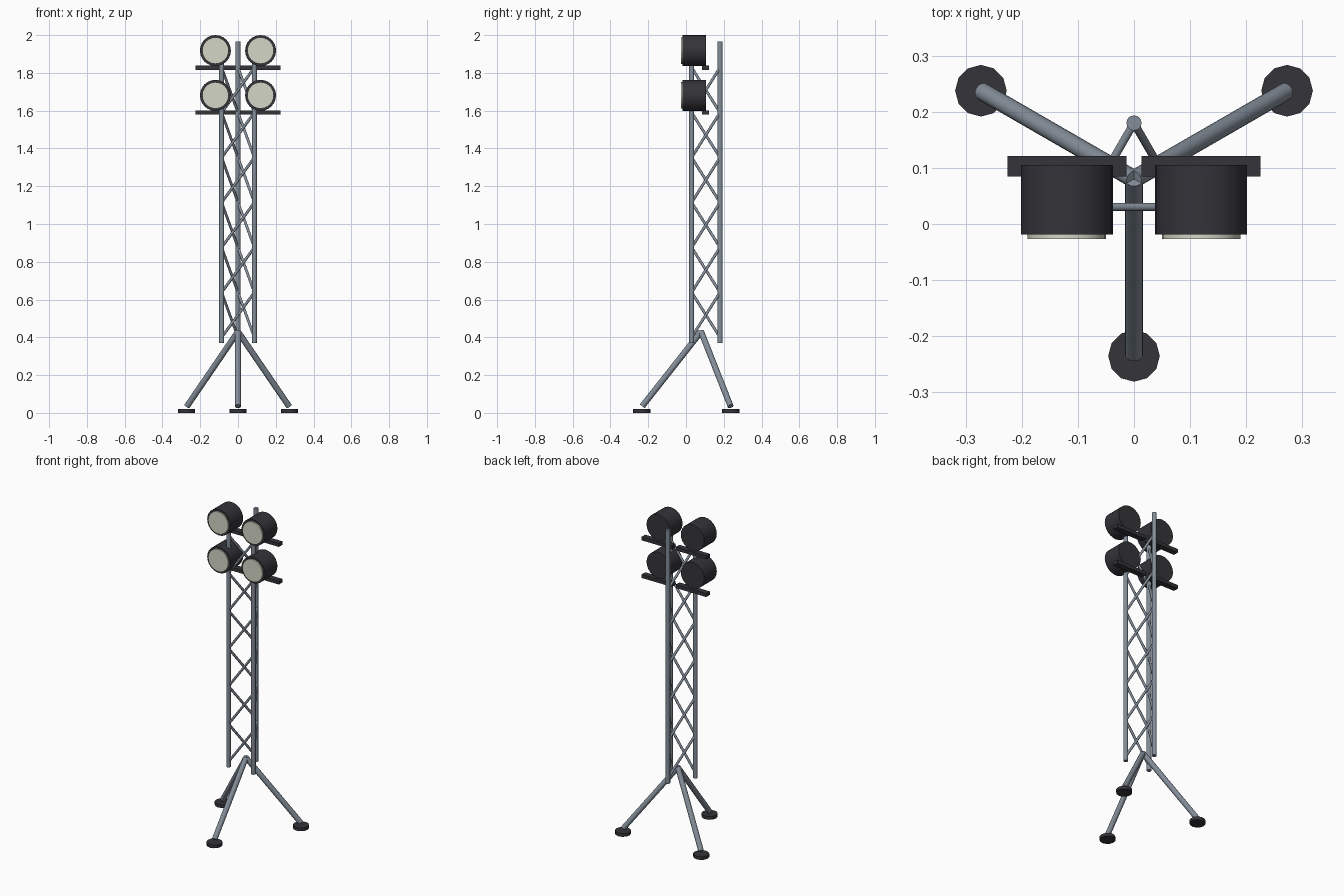
import bpy
import math
from mathutils import Vector

if "Cube" in bpy.data.objects:
    bpy.data.objects.remove(bpy.data.objects["Cube"], do_unlink=True)


def material(name, rgb):
    mat = bpy.data.materials.new(name)
    mat.use_nodes = True
    mat.diffuse_color = (*rgb, 1)
    mat.node_tree.nodes["Principled BSDF"].inputs["Base Color"].default_value = (*rgb, 1)
    return mat


STEEL = material("steel grey", (0.23, 0.27, 0.32))
BLACK = material("charcoal black", (0.035, 0.033, 0.04))
GLASS = material("pale lens", (0.65, 0.67, 0.56))


def finish(name, mat):
    obj = bpy.context.object
    obj.name = name
    obj.data.materials.append(mat)
    return obj


def rod(name, start, end, radius, sides, mat):
    """Smooth-sided cylinder between two points."""
    start, end = Vector(start), Vector(end)
    axis = end - start
    bpy.ops.mesh.primitive_cylinder_add(
        vertices=sides, radius=radius, depth=axis.length, location=(start + end) / 2,
        rotation=axis.to_track_quat('Z', 'Y').to_euler())
    bpy.ops.object.shade_smooth_by_angle(angle=math.radians(40))
    return finish(name, mat)


def box(name, centre, size, mat):
    bpy.ops.mesh.primitive_cube_add(size=1, location=centre)
    bpy.context.object.scale = size
    bpy.ops.object.transform_apply(location=False, rotation=False, scale=True)
    return finish(name, mat)


AXIS_Y = 0.08


def around(radius, degrees, z):
    """Point on a circle around the mast axis."""
    a = math.radians(degrees)
    return Vector((radius * math.cos(a), AXIS_Y + radius * math.sin(a), z))


# Tripod legs and round feet
for side, angle in (("front", 270), ("left", 30), ("right", 150)):
    rod(f"{side}_leg", around(0, angle, 0.43), around(0.312, angle, 0.035), 0.016, 16, STEEL)
    rod(f"{side}_foot", around(0.315, angle, 0), around(0.315, angle, 0.02), 0.046, 12, BLACK)

# Triangular mast: three posts, one rising brace per face and bay
POSTS = (("right", 210), ("left", 330), ("back", 90))
BAYS, BASE, BAY = 6, 0.40, 0.238
for i, (side, angle) in enumerate(POSTS):
    rod(f"{side}_post", around(0.1, angle, 0.37), around(0.1, angle, 1.965), 0.0135, 16, STEEL)
    next_angle = POSTS[(i + 1) % 3][1]
    for bay in range(BAYS):
        low = BASE + bay * BAY
        rod(f"{side}_brace_{bay + 1}", around(0.1, angle, low),
            around(0.1, next_angle, low + BAY), 0.0075, 10, STEEL)

# Two rows of floodlights, each on its own mounting bar
for row, z in (("lower", 1.681), ("upper", 1.918)):
    for side, sign in (("left", 1), ("right", -1)):
        x = sign * 0.1195
        rod(f"{row}_{side}_lamp_housing", (x, 0.105, z), (x, -0.019, z), 0.082, 24, BLACK)
        rod(f"{row}_{side}_lens", (x, 0, z), (x, -0.027, z), 0.07, 24, GLASS)
        box(f"{row}_{side}_mounting_bar", (x, 0.103, z - 0.091), (0.212, 0.036, 0.022), BLACK)
